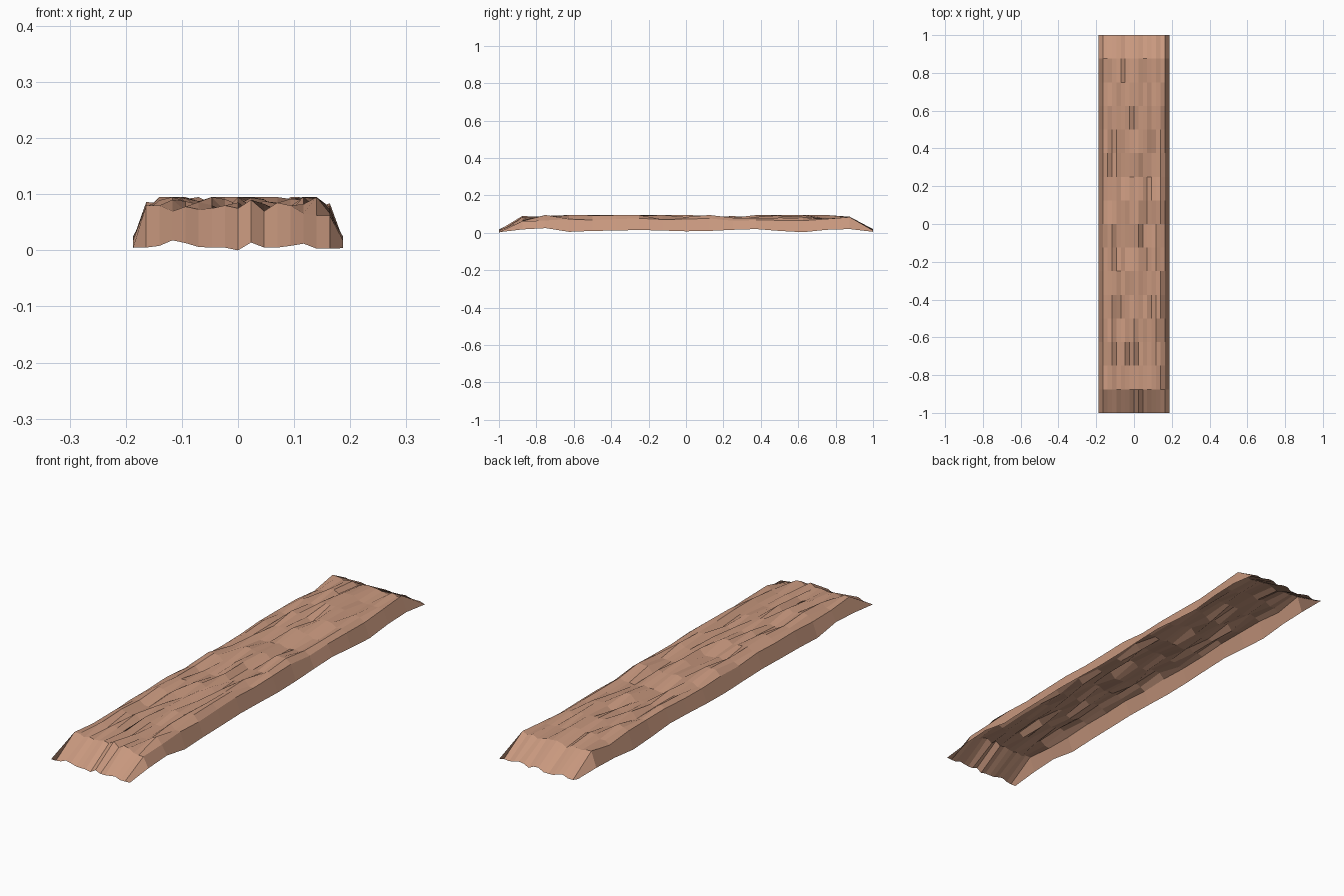
import bpy, bmesh, random

if "Cube" in bpy.data.objects:
    bpy.data.objects.remove(bpy.data.objects["Cube"])

random.seed(7)
N = 16                       # cells each way
HALF_X, HALF_Y, TOP = 0.187, 1.0, 0.095

# measured edges (z along the border) and the row behind the front end
front_end = [.005, .005, .008, .018, .013, .006, .005, .005, .0, .014, .005, .005, .008, .012, .003, .003, .004]
front_row = [.024, .08, .08, .07, .078, .073, .075, .08, .075, .09, .07, .085, .08, .066, .062, .062, .022]
side_edge = [.005, .018, .025, .005, .010, .012, .015, .012, .008, .010, .016, .020, .010, .003, .016, .020, .005]

bark = bpy.data.materials.new("light brown bark")
bark.diffuse_color = (0.58, 0.315, 0.21, 1)
bark.use_nodes = True
bark.node_tree.nodes["Principled BSDF"].inputs["Base Color"].default_value = bark.diffuse_color


def height(i, j):
    """Height of grid point: column i across x, row j along y."""
    if j == 0:
        return front_end[i]
    if j == N:
        return random.uniform(.003, .02)
    if i in (0, N):
        return side_edge[j]
    if j == 1:
        return front_row[i]
    if j == N - 1:
        return random.uniform(.068, .088)
    if i in (1, N - 1):
        return random.uniform(.064, .08)
    return min(TOP, random.uniform(.068, .102))


# bark strip: one open, rough sheet turned down at its borders
bm = bmesh.new()
grid = [[bm.verts.new((HALF_X * (2 * i / N - 1), HALF_Y * (2 * j / N - 1), height(i, j)))
         for i in range(N + 1)] for j in range(N + 1)]
for j in range(N):
    for i in range(N):
        bm.faces.new((grid[j][i], grid[j][i + 1], grid[j + 1][i + 1], grid[j + 1][i]))
mesh = bpy.data.meshes.new("bark_strip")
bm.to_mesh(mesh)
bm.free()
mesh.materials.append(bark)
obj = bpy.data.objects.new("bark_strip", mesh)
bpy.context.collection.objects.link(obj)
